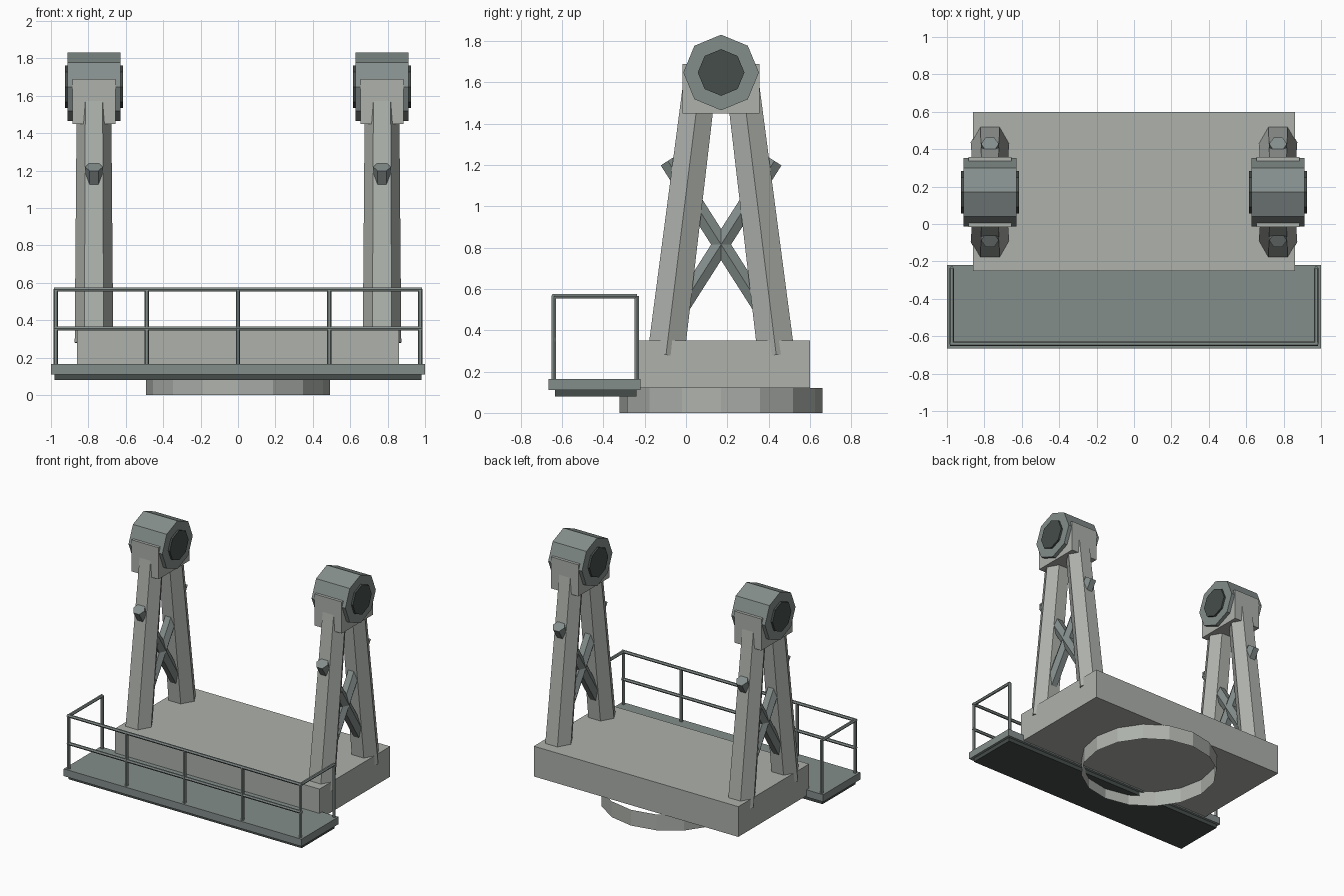
import bpy, bmesh, math
from mathutils import Vector

if "Cube" in bpy.data.objects:
    bpy.data.objects.remove(bpy.data.objects["Cube"])


def material(name, rgb):
    m = bpy.data.materials.new(name)
    m.diffuse_color = (*rgb, 1)
    m.use_nodes = True
    m.node_tree.nodes["Principled BSDF"].inputs["Base Color"].default_value = m.diffuse_color
    return m


PALE = material("pale_grey", (0.42, 0.44, 0.41))
STEEL = material("steel_grey", (0.23, 0.27, 0.26))
DARK = material("dark_grey", (0.06, 0.075, 0.07))


def finish(name, bm, mat):
    bmesh.ops.recalc_face_normals(bm, faces=bm.faces)
    me = bpy.data.meshes.new(name)
    bm.to_mesh(me)
    bm.free()
    me.materials.append(mat)
    ob = bpy.data.objects.new(name, me)
    bpy.context.collection.objects.link(ob)
    return ob


def box(name, lo, hi, mat):
    bm = bmesh.new()
    bmesh.ops.create_cube(bm, size=1)
    lo, hi = Vector(lo), Vector(hi)
    for v in bm.verts:
        v.co = (lo + hi) / 2 + v.co * (hi - lo)
    return finish(name, bm, mat)


def prism(name, a, b, r1, r2, sides, ref, mat, caps=True):
    """Straight, optionally tapered bar from a to b with a corner facing ref."""
    a, b = Vector(a), Vector(b)
    axis = (b - a).normalized()
    u = Vector(ref)
    u = (u - axis * u.dot(axis)).normalized()
    w = axis.cross(u)
    bm = bmesh.new()
    rings = []
    for c, r in ((a, r1), (b, r2)):
        angles = [2 * math.pi * i / sides for i in range(sides)]
        rings.append([bm.verts.new(c + (u * math.cos(t) + w * math.sin(t)) * r) for t in angles])
    for i in range(sides):
        j = (i + 1) % sides
        bm.faces.new((rings[0][i], rings[0][j], rings[1][j], rings[1][i]))
    if caps:
        bm.faces.new(rings[0])
        bm.faces.new(rings[1])
    return finish(name, bm, mat)


CY = 0.17          # y of the tower and turntable centre
X, Y, Z = (1, 0, 0), (0, 1, 0), (0, 0, 1)

# Base block on an open turntable ring
ring = prism("turntable_ring", (0, CY, 0), (0, CY, 0.12), 0.492, 0.492, 16, Y, PALE, caps=False)
box("base_block", (-0.86, -0.25, 0.12), (0.86, 0.60, 0.35), PALE)

# Front walkway
box("walkway_deck", (-1, -0.665, 0.11), (1, -0.22, 0.165), STEEL)
box("walkway_underside", (-0.98, -0.635, 0.08), (0.98, -0.24, 0.11), DARK)

# Guard rail: front posts, front rails, then the two open ends
RX, RY, RB, RR = 0.975, -0.64, -0.238, 0.012
for x in (-RX, -RX / 2, 0, RX / 2, RX):
    prism("rail_post", (x, RY, 0.16), (x, RY, 0.565), RR, RR, 6, X, STEEL)
for z, name in ((0.565, "top_rail"), (0.355, "middle_rail")):
    prism(name, (-RX - 0.01, RY, z), (RX + 0.01, RY, z), RR, RR, 6, Y, STEEL)
for s in (-1, 1):
    prism("end_post", (s * RX, RB, 0.16), (s * RX, RB, 0.565), RR, RR, 6, X, STEEL)
    prism("end_rail", (s * RX, RY, 0.565), (s * RX, RB, 0.565), RR, RR, 6, X, STEEL)

# Two A-frame towers
HZ = 1.648         # height of the bearing axis
for s in (-1, 1):
    x = s * 0.77
    for f in (-1, 1):
        prism("tower_leg", (x, CY + f * 0.267, 0.28), (x, CY + f * 0.103, 1.60),
              0.103, 0.092, 6, X, PALE)
        prism("cross_brace", (x, CY - f * 0.258, 0.41), (x, CY + f * 0.258, 1.22),
              0.047, 0.047, 6, X, STEEL)
    box("bearing_saddle", (x - 0.114, CY - 0.187, 1.45), (x + 0.114, CY + 0.187, 1.69), PALE)
    prism("bearing_hub", (x - 0.142, CY, HZ), (x + 0.142, CY, HZ), 0.183, 0.183, 8, Z, STEEL)
    prism("bearing_bore", (x - 0.156, CY, HZ), (x + 0.156, CY, HZ), 0.113, 0.113, 8, Z, DARK)
